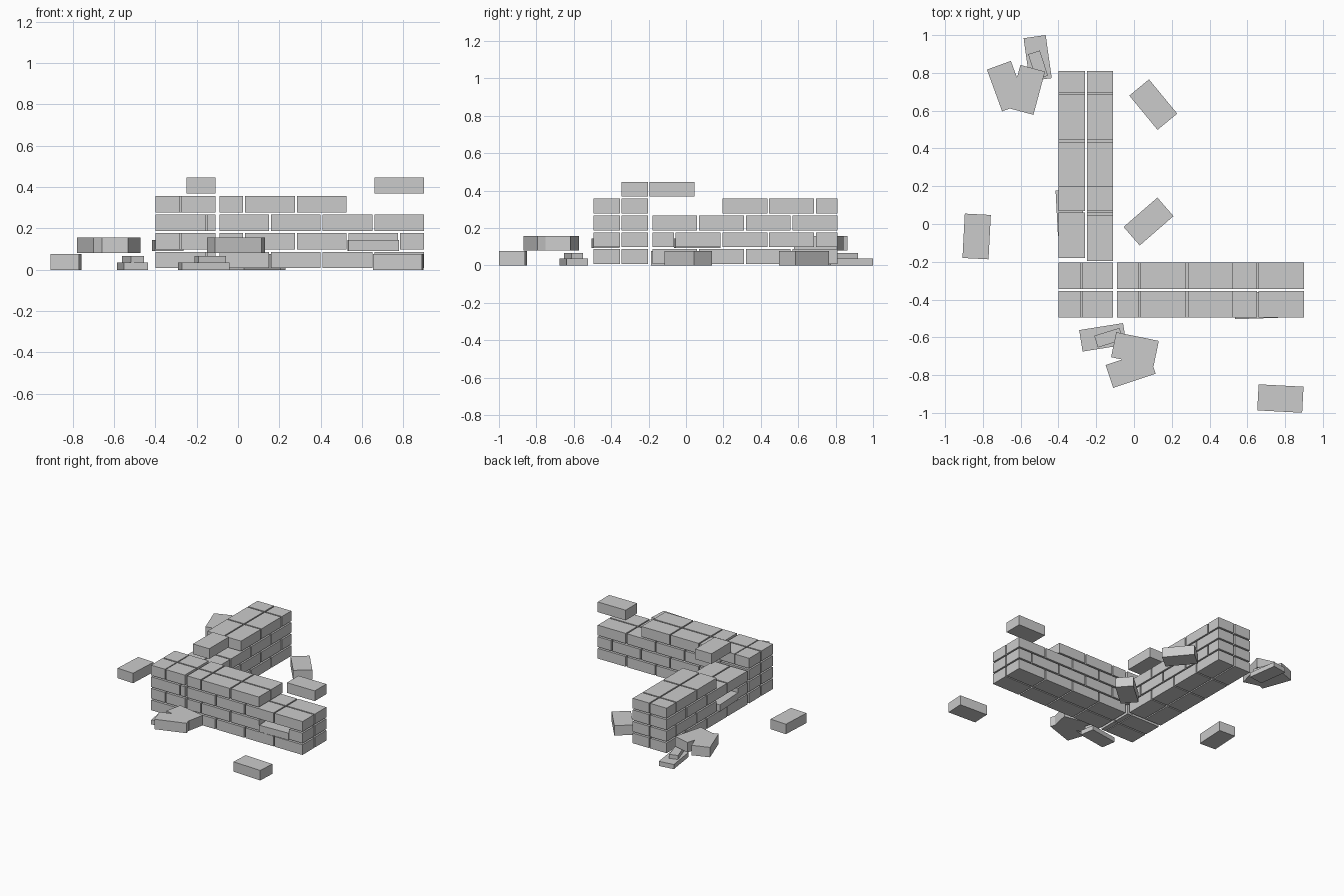
import bpy, bmesh, math
from mathutils import Matrix

if "Cube" in bpy.data.objects:
    bpy.data.objects.remove(bpy.data.objects["Cube"])

stone = bpy.data.materials.new("light grey stone")
stone.diffuse_color = (0.6, 0.6, 0.6, 1)
stone.use_nodes = True
stone.node_tree.nodes["Principled BSDF"].inputs["Base Color"].default_value = stone.diffuse_color

PITCH, GAP, BASE = 0.09, 0.01, 0.008
HEIGHT = 0.079


def add_box(bm, x, y, z0, z1, l, w, deg=0):
    m = (Matrix.Translation((x, y, (z0 + z1) / 2))
         @ Matrix.Rotation(math.radians(deg), 4, 'Z')
         @ Matrix.Diagonal((l, w, z1 - z0, 1)))
    bmesh.ops.create_cube(bm, size=1, matrix=m)


def span(bm, x0, x1, y0, y1, course):
    z = BASE + course * PITCH
    add_box(bm, (x0 + x1) / 2, (y0 + y1) / 2, z, z + HEIGHT, x1 - x0, y1 - y0)


def finish(bm, name):
    me = bpy.data.meshes.new(name)
    bm.to_mesh(me)
    bm.free()
    me.materials.append(stone)
    bpy.context.collection.objects.link(bpy.data.objects.new(name, me))


# the two wythes (rows of bricks) of each wall: (low, high) across the wall
X_ROWS = [(-0.495, -0.354), (-0.344, -0.203)]   # wall along x, outer first
Y_ROWS = [(-0.4, -0.26), (-0.25, -0.11)]        # wall along y, outer first
EVEN = [0.25] * 4
ODD = [0.125, 0.25, 0.25, 0.25, 0.125]
# bricks left out, as (course, row, index from the free end)
X_MISSING = {(3, 0, 0), (3, 1, 0), (3, 0, 1), (3, 1, 1), (1, 0, 1)}
Y_MISSING = {(3, 0, 3), (3, 1, 3), (3, 0, 4), (3, 1, 4), (1, 0, 3)}


def wall(name, end, rows, missing, along_x):
    bm = bmesh.new()
    for c in range(4):
        for r, (a, b) in enumerate(rows):
            p = end
            for i, l in enumerate(ODD if c % 2 else EVEN):
                if (c, r, i) not in missing:
                    lo, hi = p - l + GAP, p
                    if along_x:
                        span(bm, lo, hi, a, b, c)
                    else:
                        span(bm, a, b, lo, hi, c)
                p -= l
    finish(bm, name)


wall("front_wall", 0.9, X_ROWS, X_MISSING, True)
wall("side_wall", 0.81, Y_ROWS, Y_MISSING, False)

# corner where the walls meet
bm = bmesh.new()
for c in range(4):
    split = -0.28 if c % 2 else -0.155
    for a, b in X_ROWS:
        span(bm, -0.4, split, a, b, c)
        span(bm, split + 0.007, -0.11, a, b, c)
finish(bm, "corner_bricks")

# remaining bricks of the fifth course
bm = bmesh.new()
span(bm, 0.66, 0.9, *X_ROWS[1], 4)
span(bm, *Y_ROWS[1], -0.195, 0.045, 4)
finish(bm, "top_bricks")

# loosened bricks sticking out, scattered bricks and rubble piles:
# name, x, y, bottom, top, length, width, angle
LOOSE = [
    ("loosened_brick_front", 0.655, -0.43, 0.092, 0.145, 0.245, 0.14, 2),
    ("loosened_brick_side", -0.339, 0.06, 0.092, 0.145, 0.24, 0.14, 93),
    ("fallen_brick_back", 0.102, 0.632, 0, 0.077, 0.235, 0.135, -50.5),
    ("fallen_brick_inner", 0.077, 0.013, 0, 0.077, 0.237, 0.13, 41),
    ("fallen_brick_left", -0.833, -0.066, 0, 0.077, 0.235, 0.138, 87),
    ("fallen_brick_front", 0.775, -0.924, 0, 0.077, 0.238, 0.138, -3),
    ("front_pile_upper_a", 0.005, -0.662, 0.08, 0.157, 0.23, 0.135, -11.5),
    ("front_pile_upper_b", -0.018, -0.77, 0.08, 0.157, 0.237, 0.127, 18.4),
    ("front_pile_slab", -0.165, -0.6, 0, 0.036, 0.235, 0.115, 9),
    ("front_pile_chip", -0.134, -0.602, 0.036, 0.067, 0.14, 0.065, 17),
    ("back_pile_upper_a", -0.567, 0.71, 0.08, 0.157, 0.237, 0.135, 75),
    ("back_pile_upper_b", -0.675, 0.73, 0.08, 0.157, 0.235, 0.135, -70),
    ("back_pile_slab", -0.51, 0.878, 0, 0.036, 0.23, 0.118, -82),
    ("back_pile_chip", -0.508, 0.842, 0.036, 0.067, 0.14, 0.065, -72),
]
for name, *args in LOOSE:
    bm = bmesh.new()
    add_box(bm, *args)
    finish(bm, name)
